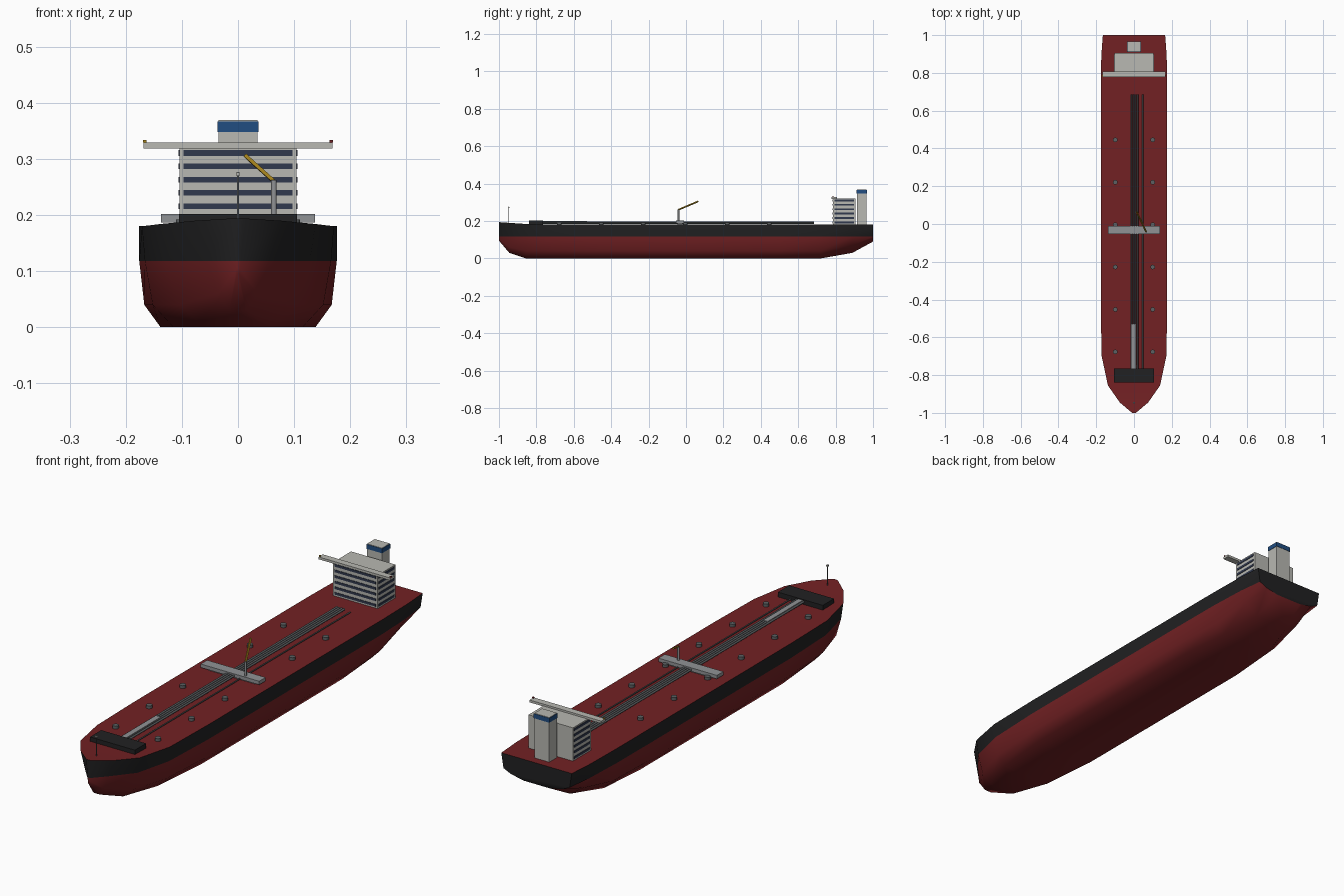
import bpy, bmesh, math
from mathutils import Vector

if "Cube" in bpy.data.objects:
    bpy.data.objects.remove(bpy.data.objects["Cube"])


def mat(name, r, g, b):
    m = bpy.data.materials.new(name)
    m.diffuse_color = (r, g, b, 1)
    m.use_nodes = True
    m.node_tree.nodes["Principled BSDF"].inputs["Base Color"].default_value = m.diffuse_color
    return m


RED = mat("oxide_red", .17, .015, .017)
BLACK = mat("hull_black", .015, .015, .016)
WHITE = mat("house_white", .48, .48, .445)
BLUE = mat("funnel_blue", .015, .075, .22)
GLASS = mat("window_navy", .03, .04, .075)
YELLOW = mat("crane_yellow", .38, .23, .012)
DARK = mat("pipe_grey", .11, .12, .125)
GREY = mat("manifold_grey", .28, .29, .30)


def finish(name, bm, *mats):
    bmesh.ops.recalc_face_normals(bm, faces=bm.faces)
    me = bpy.data.meshes.new(name)
    bm.to_mesh(me)
    bm.free()
    for m in mats:
        me.materials.append(m)
    ob = bpy.data.objects.new(name, me)
    bpy.context.collection.objects.link(ob)
    return ob


def smooth(ob, deg):
    bpy.ops.object.select_all(action='DESELECT')
    ob.select_set(True)
    bpy.context.view_layer.objects.active = ob
    bpy.ops.object.shade_smooth_by_angle(angle=math.radians(deg))


def box(name, m, x, y, z):
    """Box from (min, max) ranges."""
    bm = bmesh.new()
    bmesh.ops.create_cube(bm, size=1)
    for v in bm.verts:
        v.co = [(r[0] + r[1]) / 2 + c * (r[1] - r[0]) for c, r in zip(v.co, (x, y, z))]
    return finish(name, bm, m)


def rod(name, m, a, b, r, sides=8):
    """Cylinder from point a to point b."""
    a, b = Vector(a), Vector(b)
    bm = bmesh.new()
    bmesh.ops.create_cone(bm, cap_ends=True, segments=sides, radius1=r, radius2=r,
                          depth=(b - a).length)
    q = (b - a).to_track_quat('Z', 'Y')
    for v in bm.verts:
        v.co = q @ v.co + (a + b) / 2
    ob = finish(name, bm, m)
    if sides > 4:
        smooth(ob, 50)
    return ob


# Hull: stations of y, then (half width, z) for bottom, bilge, waterline, deck
FULL = ((.138, 0), (.167, .04), (.176, .118), (.176, .18))
STATIONS = [
    (-1.0, (.002, .095), (.003, .105), (.005, .118), (.010, .194)),
    (-.945, (.015, .03), (.035, .06), (.055, .118), (.075, .190)),
    (-.855, (.06, 0), (.105, .04), (.128, .118), (.138, .184)),
    (-.70, (.115, 0), (.152, .04), (.166, .118), (.171, .18)),
    (-.45, *FULL),
    (0, *FULL),
    (.5, *FULL),
    (.72, (.12, 0), (.16, .04), (.175, .118), (.176, .18)),
    (.89, (.08, .03), (.14, .07), (.168, .118), (.173, .18)),
    (1.0, (.06, .09), (.12, .102), (.155, .118), (.165, .18)),
]
bm = bmesh.new()
rings = []
for y, *half in STATIONS:
    pts = half + [(-x, z) for x, z in reversed(half)]
    rings.append([bm.verts.new((x, y, z)) for x, z in pts])
for a, b in zip(rings, rings[1:]):
    for j in range(8):
        k = (j + 1) % 8
        f = bm.faces.new((a[j], a[k], b[k], b[j]))
        f.material_index = 1 if j in (2, 4) else 0
for j in range(3):
    bm.faces.new([rings[0][i] for i in (j, j + 1, 6 - j, 7 - j)]).material_index = int(j == 2)
bm.faces.new(rings[-1]).material_index = 1
smooth(finish("hull", bm, RED, BLACK), 62)

# Forward deck store and foremast
box("forward_store", BLACK, (-.105, .105), (-.84, -.765), (.178, .202))
rod("foremast", DARK, (0, -.947, .185), (0, -.947, .277), .002)
box("foremast_lamp", WHITE, (-.004, .004), (-.951, -.943), (.270, .276))

# Cargo pipes along the deck
for i in range(4):
    x = -.015 + i * .011
    rod(f"cargo_pipe_{i + 1}", DARK, (x, -.77, .193), (x, .685, .193), .0045)
rod("side_pipe", DARK, (.046, -.77, .188), (.046, .685, .188), .003)
box("forward_walkway", GREY, (-.012, .010), (-.77, -.53), (.194, .199))

# Tank hatches in two rows
for side in (-1, 1):
    for i in range(6):
        y = -.677 + i * .2245
        rod(f"tank_hatch_{'port' if side < 0 else 'starboard'}_{i + 1}", DARK,
            (side * .099, y, .178), (side * .099, y, .192), .0125, 10)

# Midship manifold and hose crane
box("manifold", GREY, (-.137, .137), (-.054, -.011), (.187, .202))
box("manifold_base", GREY, (-.11, .11), (-.045, -.02), (.178, .188))
rod("crane_post", GREY, (.064, -.041, .18), (.064, -.041, .262), .005)
rod("crane_boom", YELLOW, (.064, -.041, .260), (.014, .065, .305), .0045, 4)

# Accommodation block with window bands on the front and sides
Z0, Z1 = .178, .321
box("accommodation_block", WHITE, (-.104, .104), (.785, .905), (Z0, Z1))
for i in range(6):
    z = .192 + i * .0237
    band = (z - .005, z + .005)
    box(f"front_windows_{i + 1}", GLASS, (-.097, .097), (.783, .787), band)
    for side in (-1, 1):
        xs = sorted((side * .102, side * .106))
        box(f"side_windows_{i + 1}", GLASS, xs, (.793, .897), band)

# Bridge wing with its end lamps
box("bridge_wing", WHITE, (-.168, .168), (.779, .807), (.319, .329))
box("port_lamp", YELLOW, (-.169, -.163), (.782, .788), (.329, .334))
box("starboard_lamp", RED, (.163, .169), (.782, .788), (.329, .334))

# Funnel with coloured band
box("funnel", WHITE, (-.035, .035), (.913, .965), (Z0, .369))
box("funnel_band", BLUE, (-.0365, .0365), (.9115, .9665), (.348, .367))
